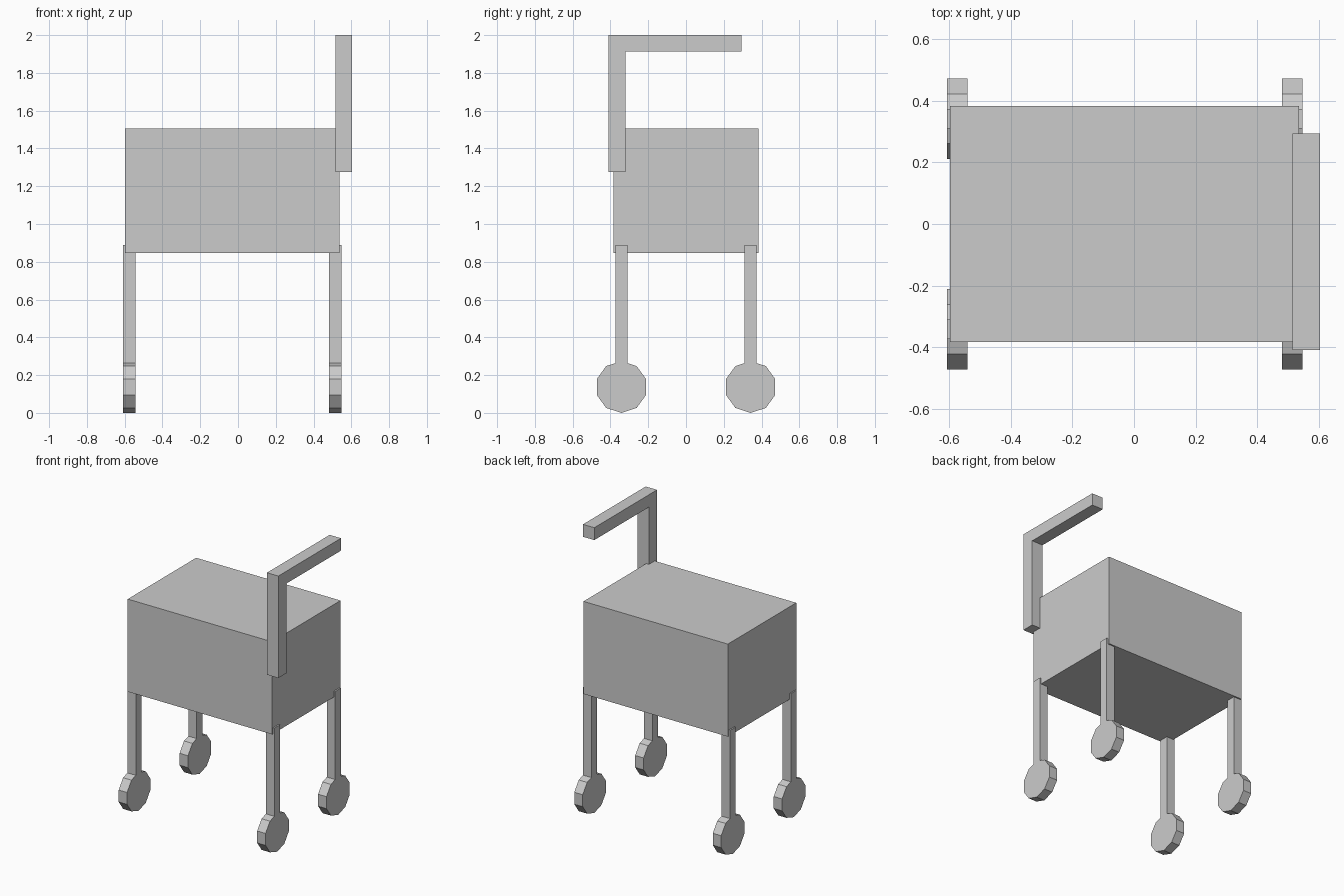
import bpy, bmesh
from math import sin, cos, radians

if "Cube" in bpy.data.objects:
    bpy.data.objects.remove(bpy.data.objects["Cube"])

CX = -0.03  # centre of the cart body along x


def extrude_profile(name, profile, x0, x1):
    """Solid made by sweeping a closed (y, z) profile along x."""
    bm = bmesh.new()
    face = bm.faces.new([bm.verts.new((x0, y, z)) for y, z in profile])
    swept = bmesh.ops.extrude_face_region(bm, geom=[face], use_keep_orig=True)
    moved = [v for v in swept["geom"] if isinstance(v, bmesh.types.BMVert)]
    bmesh.ops.translate(bm, verts=moved, vec=(x1 - x0, 0, 0))
    bmesh.ops.recalc_face_normals(bm, faces=bm.faces)
    mesh = bpy.data.meshes.new(name)
    bm.to_mesh(mesh)
    bm.free()
    obj = bpy.data.objects.new(name, mesh)
    bpy.context.collection.objects.link(obj)
    return obj


# Box body
extrude_profile("body", [(-0.384, 0.847), (0.384, 0.847),
                         (0.384, 1.505), (-0.384, 1.505)], CX - 0.568, CX + 0.567)

# L-shaped push handle at the front right corner
extrude_profile("handle", [(-0.41, 1.275), (-0.32, 1.275), (-0.32, 1.912),
                           (0.294, 1.912), (0.294, 2.0), (-0.41, 2.0)], 0.515, 0.604)

# Four legs, each flush with a ten-sided wheel whose top point is inside the leg
R, HALF_LEG, LEG_TOP = 0.137, 0.032, 0.89
JOIN = 2 * R - HALF_LEG * sin(radians(18)) / cos(radians(18))
for end, sy in (("front", -1), ("back", 1)):
    for side, sx in (("left", -1), ("right", 1)):
        yc, xc = sy * 0.342, CX + sx * 0.5445
        wheel = [(yc + R * sin(radians(36 * i)), R + R * cos(radians(36 * i)))
                 for i in range(1, 10)]
        leg = [(yc - HALF_LEG, JOIN), (yc - HALF_LEG, LEG_TOP),
               (yc + HALF_LEG, LEG_TOP), (yc + HALF_LEG, JOIN)]
        extrude_profile(f"{end}_{side}_leg_and_wheel", wheel + leg,
                        xc - 0.033, xc + 0.033)
